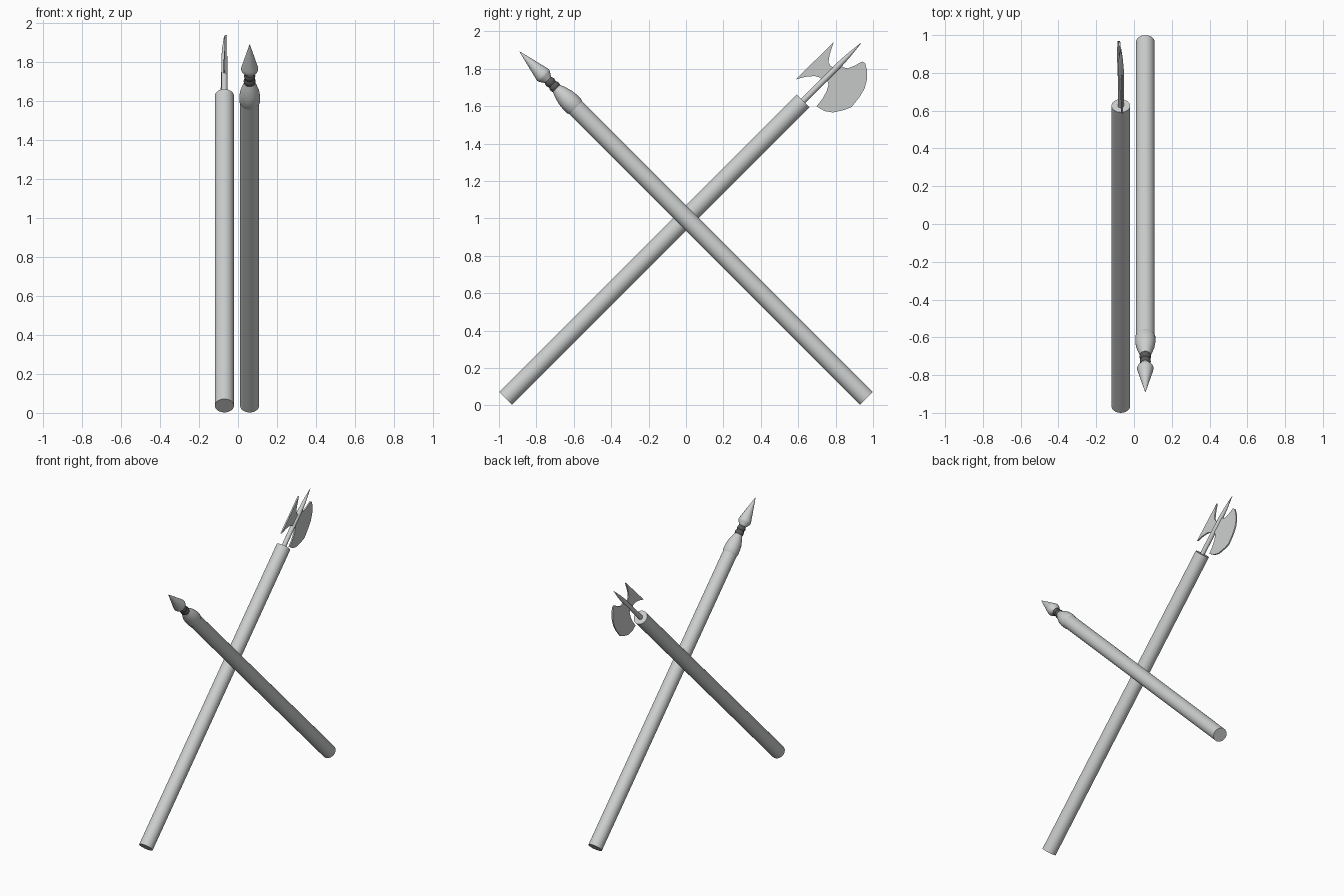
import bpy, bmesh, math
from mathutils import Vector, Matrix

if "Cube" in bpy.data.objects:
    bpy.data.objects.remove(bpy.data.objects["Cube"])


def material(name, rgb):
    m = bpy.data.materials.new(name)
    m.diffuse_color = (*rgb, 1)
    m.use_nodes = True
    m.node_tree.nodes["Principled BSDF"].inputs["Base Color"].default_value = m.diffuse_color
    return m


STEEL = material("pale_grey", (0.60, 0.62, 0.61))
DARK = material("dark_grey", (0.10, 0.10, 0.10))


def finish(name, bm, mat, smooth=True):
    bmesh.ops.recalc_face_normals(bm, faces=bm.faces)
    me = bpy.data.meshes.new(name)
    bm.to_mesh(me)
    bm.free()
    me.materials.append(mat)
    ob = bpy.data.objects.new(name, me)
    bpy.context.collection.objects.link(ob)
    if smooth:
        bpy.ops.object.select_all(action='DESELECT')
        ob.select_set(True)
        bpy.context.view_layer.objects.active = ob
        bpy.ops.object.shade_smooth_by_angle(angle=math.radians(35))
    return ob


def lathe(name, profile, base, side, mat, n=32):
    """Revolve (distance, radius) pairs about a 45 degree axis leaning to +y or -y."""
    bm = bmesh.new()
    rings = []
    for t, r in profile:
        rings.append([bm.verts.new((r * math.cos(2 * math.pi * i / n),
                                    r * math.sin(2 * math.pi * i / n), t))
                      for i in range(n)])
    for a, b in zip(rings, rings[1:]):
        for i in range(n):
            j = (i + 1) % n
            bm.faces.new((a[i], a[j], b[j], b[i]))
    bm.faces.new(rings[0])
    bm.faces.new(rings[-1])
    tilt = Matrix.Rotation(math.radians(-45 * side), 4, 'X')
    bm.transform(Matrix.Translation(base) @ tilt)
    return finish(name, bm, mat)


def plate(name, outline, half=0.005):
    """Thin flat plate from a (y, z) outline, turned slightly about the axe rod."""
    bm = bmesh.new()
    layers = []
    for h in (-half, half):
        layers.append([bm.verts.new((AXE.x - 0.07 * (y - z + 1.004) / 1.414 + h, y, z))
                       for y, z in outline])
    a, b = layers
    bm.faces.new(a)
    bm.faces.new(b)
    for i in range(len(a)):
        j = (i + 1) % len(a)
        bm.faces.new((a[i], a[j], b[j], b[i]))
    return finish(name, bm, STEEL, False)


AXE = Vector((-0.07, -0.965, 0.037))
SPEAR = Vector((0.06, 0.965, 0.037))

# Axe: shaft, pointed rod, curved blade and forked back spike
lathe("axe_shaft", [(0, 0.049), (2.25, 0.049)], AXE, 1, STEEL)
lathe("axe_rod", [(2.24, 0.016), (2.52, 0.016), (2.60, 0.011), (2.689, 0.001)],
      AXE, 1, STEEL, 16)
plate("axe_blade", [(0.82, 1.826), (0.842, 1.807), (0.866, 1.802), (0.90, 1.816),
                    (0.942, 1.838), (0.958, 1.830), (0.967, 1.795), (0.968, 1.743),
                    (0.955, 1.695), (0.930, 1.652), (0.885, 1.595), (0.848, 1.580),
                    (0.785, 1.566), (0.740, 1.574), (0.698, 1.599),
                    (0.730, 1.640), (0.752, 1.680), (0.762, 1.715), (0.75, 1.756)])
plate("axe_back_spike", [(0.789, 1.941), (0.586, 1.743), (0.640, 1.757), (0.687, 1.761),
                         (0.714, 1.754), (0.73, 1.736), (0.80, 1.806), (0.775, 1.812),
                         (0.762, 1.834), (0.767, 1.872)])

# Spear: shaft, flared collar, dark binding and pointed head
lathe("spear_shaft", [(0, 0.049), (2.22, 0.049)], SPEAR, -1, STEEL)
lathe("spear_collar", [(2.20, 0.049), (2.21, 0.053), (2.25, 0.053), (2.28, 0.049),
                       (2.32, 0.037), (2.345, 0.027)], SPEAR, -1, STEEL)
lathe("spear_binding", [(2.335, 0.022), (2.345, 0.028), (2.357, 0.031), (2.369, 0.028),
                        (2.376, 0.024), (2.384, 0.028), (2.394, 0.029), (2.404, 0.026),
                        (2.412, 0.019)], SPEAR, -1, DARK)
lathe("spear_head", [(2.40, 0.020), (2.41, 0.024), (2.435, 0.041), (2.445, 0.044),
                     (2.46, 0.041), (2.53, 0.024), (2.623, 0.001)], SPEAR, -1, STEEL)
